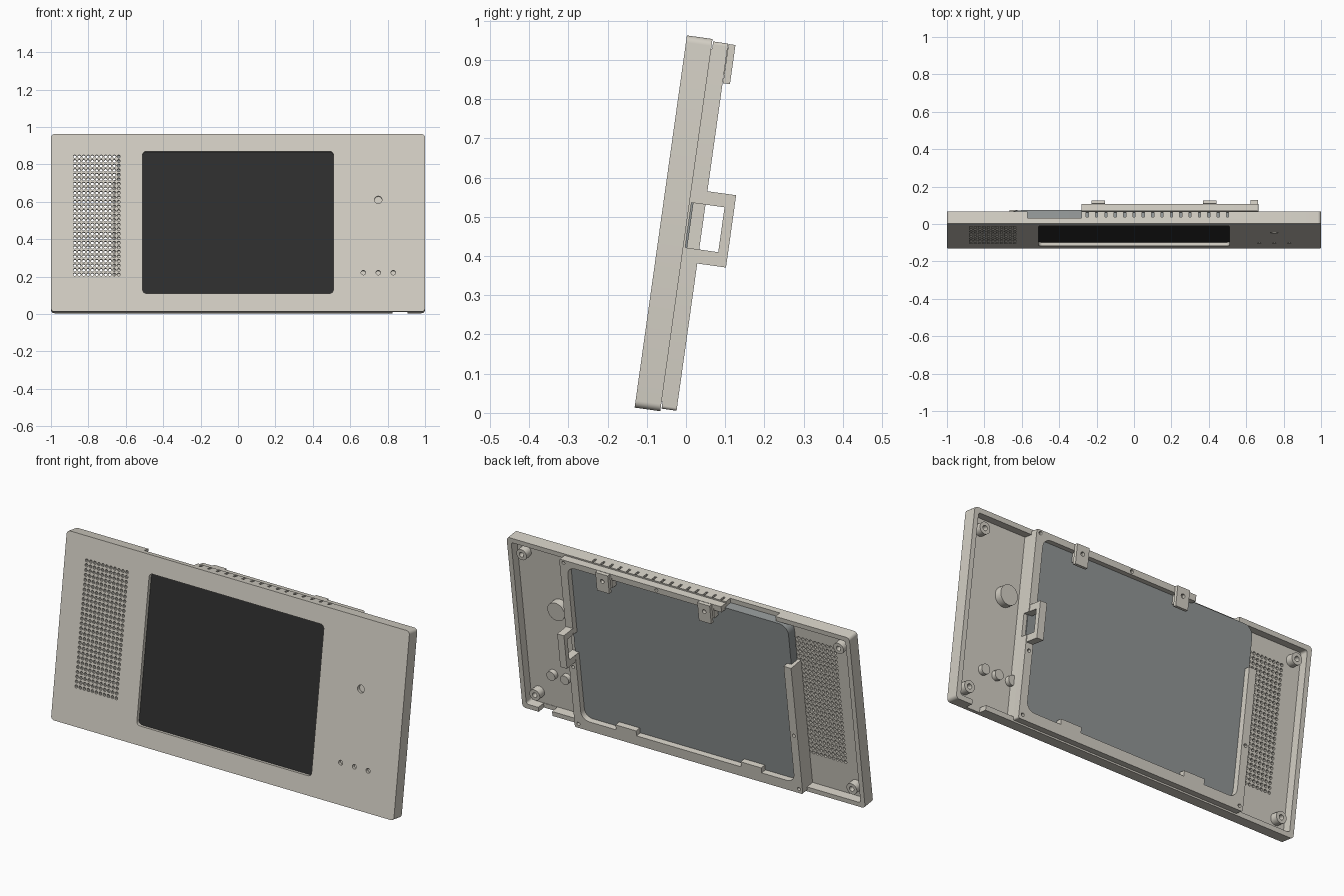
import bpy, bmesh, math
from mathutils import Matrix

if "Cube" in bpy.data.objects:
    bpy.data.objects.remove(bpy.data.objects["Cube"], do_unlink=True)

# Parts are laid out as x, depth behind the front face, and height, then leaned back
LEAN = Matrix.Translation((0, -0.131, 0.0135)) @ Matrix.Rotation(math.radians(-8), 4, "X")
DEPTH, HEIGHT = 0.066, 0.958
made = []


def material(name, color):
    m = bpy.data.materials.new(name)
    m.use_nodes = True
    m.diffuse_color = (*color, 1)
    m.node_tree.nodes["Principled BSDF"].inputs["Base Color"].default_value = (*color, 1)
    return m


beige = material("warm beige plastic", (0.66, 0.63, 0.56))
grey = material("cool grey metal", (0.29, 0.31, 0.31))
black = material("screen black", (0.028, 0.028, 0.028))


def rect(x0, x1, h0, h1, r=0.0):
    """Rectangle outline, with rounded corners if r is given."""
    if not r:
        return [(x0, h0), (x1, h0), (x1, h1), (x0, h1)]
    corners = [(x1 - r, h1 - r), (x0 + r, h1 - r), (x0 + r, h0 + r), (x1 - r, h0 + r)]
    pts = []
    for i, (cx, ch) in enumerate(corners):
        for k in range(7):
            a = math.pi / 2 * (i + k / 6)
            pts.append((cx + r * math.cos(a), ch + r * math.sin(a)))
    return pts


def disc(x, h, r, n=24):
    return [(x + r * math.cos(math.tau * i / n), h + r * math.sin(math.tau * i / n))
            for i in range(n)]


def mesh_object(name, prisms):
    """One object from (outline, front depth, back depth) prisms."""
    bm = bmesh.new()
    for outline, d0, d1 in prisms:
        front = [bm.verts.new((x, d0, h)) for x, h in outline]
        back = [bm.verts.new((x, d1, h)) for x, h in outline]
        bm.faces.new(front)
        bm.faces.new(back[::-1])
        for i in range(len(front)):
            j = (i + 1) % len(front)
            bm.faces.new((front[j], front[i], back[i], back[j]))
    bmesh.ops.recalc_face_normals(bm, faces=bm.faces)
    me = bpy.data.meshes.new(name)
    bm.to_mesh(me)
    bm.free()
    ob = bpy.data.objects.new(name, me)
    bpy.context.collection.objects.link(ob)
    return ob


def part(name, prisms, mat, *cuts):
    """Build a part, subtracting each group of cutting prisms in turn."""
    ob = mesh_object(name, prisms)
    ob.data.materials.append(mat)
    for group in cuts:
        cutter = mesh_object("cutter", group)
        cutter.hide_render = True
        mod = ob.modifiers.new("cut", "BOOLEAN")
        mod.operation, mod.solver, mod.object = "DIFFERENCE", "EXACT", cutter
        dg = bpy.context.evaluated_depsgraph_get()
        result = bpy.data.meshes.new_from_object(ob.evaluated_get(dg))
        ob.modifiers.clear()
        ob.data = result
        bpy.data.objects.remove(cutter, do_unlink=True)
    made.append(ob)
    return ob


# Front shell: hollow tray with window, speaker grille, button holes, vents and notches
buttons = [(0.67, 0.21), (0.75, 0.21), (0.83, 0.21)]
knob = (0.75, 0.603)
cavity = [(rect(-0.975, 0.975, 0.025, 0.933, 0.012), 0.02, 0.2)]
openings = [(rect(-0.51, 0.51, 0.098, 0.865, 0.02), -0.1, 0.1)]
openings += [(disc(-0.872 + 0.0234 * c, 0.2 + 0.0245 * r, 0.0085, 8), -0.1, 0.1)
             for c in range(11) for r in range(27)]
openings += [(disc(*b, 0.012, 16), -0.1, 0.1) for b in buttons]
openings.append((disc(*knob, 0.02), -0.1, 0.1))
openings += [(rect(-0.256 + 0.05 * i, -0.244 + 0.05 * i, 0.92, 1), 0.035, 0.062)
             for i in range(16)]
openings.append((rect(-0.57, -0.28, 0.915, 1), 0.03, 0.1))
openings.append((rect(0.825, 0.905, -0.1, 0.04), 0.022, 0.1))
part("front_shell", [(rect(-1, 1, 0, HEIGHT, 0.018), 0, DEPTH)], beige, cavity, openings)

# Display: black glass in the window, grey metal panel behind
part("screen_glass", [(rect(-0.53, 0.53, 0.08, 0.885), 0.0195, 0.025)], black)
part("display_panel", [(rect(-0.645, 0.645, 0.03, 0.93, 0.05), 0.025, 0.076)], grey)

# Rear frame: open at its upper corner, notched beside the bracket, with screw holes
opening = [(rect(-0.622, 0.622, 0.06, 0.92, 0.045), 0, 0.2)]
screws = [(0.642, 0.936), (0.1, 0.936), (0.642, 0.35), (-0.644, 0.33), (-0.644, 0.03), (0.642, 0.03)]
trims = [(rect(-0.8, -0.28, 0.715, 1.1), 0, 0.2), (rect(0.6, 0.7, 0.422, 0.5375), 0.071, 0.2)]
trims += [(disc(x, h, 0.009, 12), 0.09, 0.2) for x, h in screws]
part("rear_frame", [(rect(-0.665, 0.665, 0.007, 0.952, 0.008), 0.0685, 0.107)], beige,
     opening, trims)
part("left_frame_wall", [(rect(0.622, 0.663, 0.025, 0.932), 0.019, 0.07)], beige)
part("right_frame_wall", [(rect(-0.663, -0.622, 0.025, 0.714), 0.019, 0.07)], beige)

# Side bracket: a square loop standing behind the left rail
part("side_bracket", [(rect(0.623, 0.662, 0.386, 0.572), 0.071, 0.181)], beige,
     [(rect(0.5, 0.8, 0.422, 0.5375), 0, 0.156)])

# Clips along the top and bottom rails
for n, x in enumerate((0.405, -0.19), 1):
    part(f"top_clip_{n}", [(rect(x - 0.036, x + 0.036, 0.85, 0.951), 0.108, 0.126)], beige,
         [(disc(x, 0.91, 0.011, 12), 0, 0.2)])
    part(f"top_clip_foot_{n}", [(rect(x - 0.045, x + 0.02, 0.875, 0.94), 0.076, 0.1085)], beige)
for n, x in enumerate((0.36, -0.37), 1):
    part(f"bottom_clip_{n}", [(rect(x - 0.06, x + 0.06, 0.04, 0.088), 0.0765, 0.107)], beige)

# Corner screw posts
for side in (-1, 1):
    for level, h in (("lower", 0.085), ("upper", 0.875)):
        name = f"{level}_{'left' if side > 0 else 'right'}_post"
        part(name, [(disc(side * 0.925, h, 0.03), 0.018, 0.06)], beige,
             [(disc(side * 0.925, h, 0.013, 16), 0.03, 0.2)])

# Control knob and push buttons seated behind their holes
part("knob_body", [(disc(*knob, 0.05, 32), 0.018, 0.06)], beige)
for n, b in enumerate(buttons, 1):
    part(f"button_{n}", [(disc(*b, 0.025), 0.018, 0.045)], beige)

# Lean everything back and smooth the round surfaces
bpy.ops.object.select_all(action="DESELECT")
for ob in made:
    ob.data.transform(LEAN)
    ob.select_set(True)
bpy.context.view_layer.objects.active = made[0]
bpy.ops.object.shade_smooth_by_angle(angle=math.radians(30))
